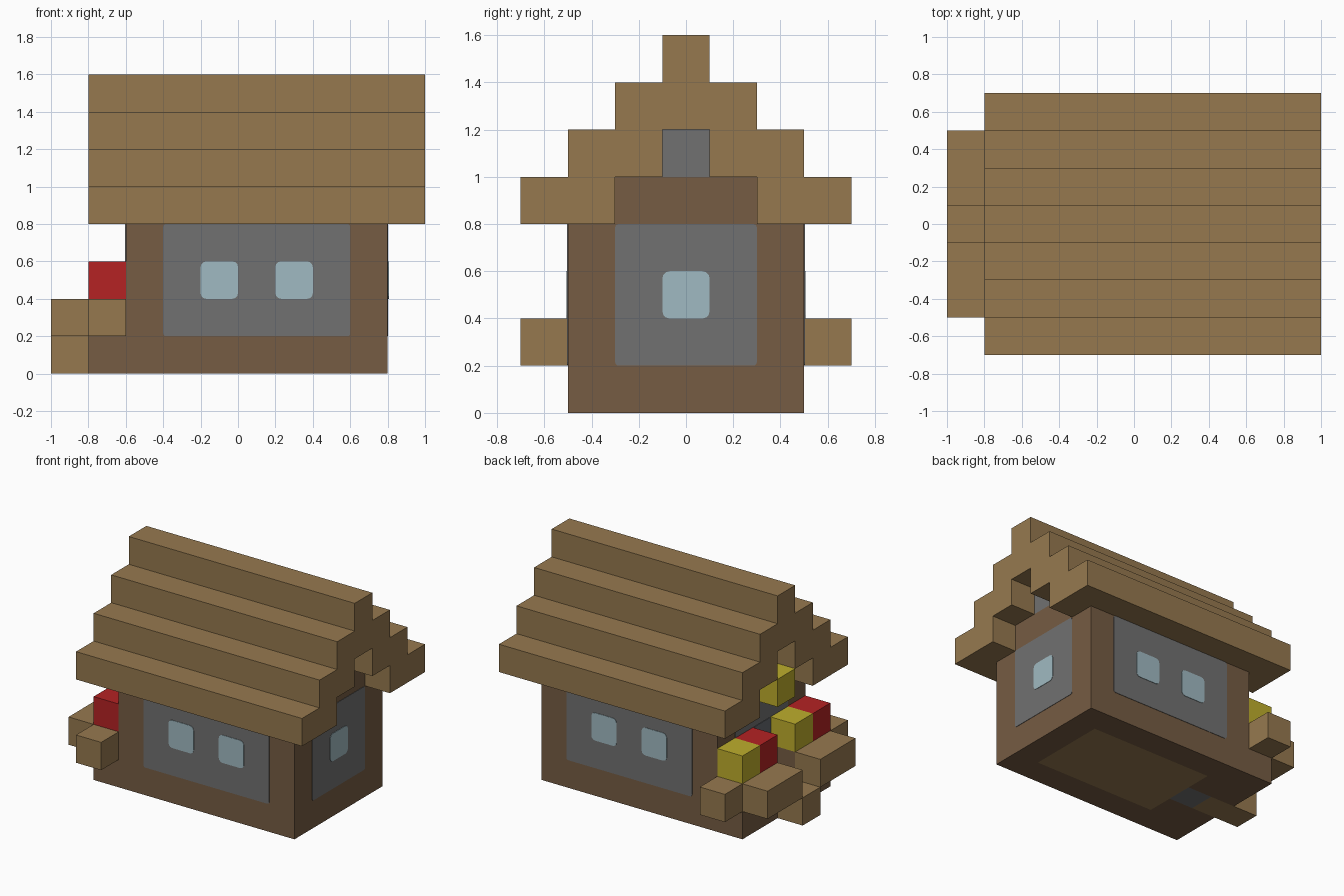
import bpy
import bmesh

cube = bpy.data.objects.get("Cube")
if cube:
    bpy.data.objects.remove(cube, do_unlink=True)


def linear(c):
    c /= 255
    return c / 12.92 if c <= 0.04045 else ((c + 0.055) / 1.055) ** 2.4


def material(name, *rgb):
    colour = [linear(c) for c in rgb] + [1]
    mat = bpy.data.materials.new(name)
    mat.use_nodes = True
    mat.diffuse_color = colour
    mat.node_tree.nodes["Principled BSDF"].inputs["Base Color"].default_value = colour
    return mat


planks = material("light wood", 150, 121, 79)
timber = material("dark wood", 118, 92, 67)
stone = material("grey stone", 113, 113, 113)
slate = material("slate door", 102, 106, 112)
glass = material("pale blue glass", 160, 186, 194)
red = material("red", 181, 34, 36)
yellow = material("yellow", 190, 174, 44)


def box(name, mat, x, y, z, round_axis=None, radius=0):
    """Box from three (low, high) ranges; edges along round_axis may be rounded."""
    bm = bmesh.new()
    bmesh.ops.create_cube(bm, size=1)
    for v in bm.verts:
        v.co = [(r[0] + r[1]) / 2 + c * (r[1] - r[0]) for c, r in zip(v.co, (x, y, z))]
    if round_axis is not None:
        edges = [e for e in bm.edges
                 if abs((e.verts[0].co - e.verts[1].co)[round_axis]) > 1e-5]
        bmesh.ops.bevel(bm, geom=edges, offset=radius, segments=3,
                        profile=0.5, affect='EDGES')
    mesh = bpy.data.meshes.new(name)
    bm.to_mesh(mesh)
    bm.free()
    mesh.materials.append(mat)
    obj = bpy.data.objects.new(name, mesh)
    bpy.context.collection.objects.link(obj)
    return obj


def pair(name, mat, x, y, z):
    """The same box on the front and back sides."""
    box("front_" + name, mat, x, (-y[1], -y[0]), z)
    box("back_" + name, mat, x, y, z)


def plate(name, mat, axis, at, across, z, thick, radius):
    """Thin rounded plate on a wall whose outward normal is the sign of at."""
    out = at + thick * (1 if at > 0 else -1)
    depth = (min(at, out), max(at, out))
    x, y = (depth, across) if axis == 0 else (across, depth)
    box(name, mat, x, y, z, axis, radius)


mid = (-0.1, 0.1)
ground = (0, 0.2)

# Foundation frame, plank floor, door sill and step
pair("foundation", timber, (-0.8, 0.8), (0.3, 0.5), ground)
pair("porch_foundation", timber, (-0.8, -0.4), (0.1, 0.3), ground)
box("end_foundation", timber, (0.6, 0.8), (-0.3, 0.3), ground)
box("floor", planks, (-0.4, 0.6), (-0.3, 0.3), ground)
box("door_sill", stone, (-0.6, -0.4), mid, ground)
box("step", planks, (-1, -0.6), mid, ground)

# Walls and gable
box("walls", timber, (-0.6, 0.8), (-0.5, 0.5), (0.2, 0.8))
box("gable_beam", timber, (-0.6, 0.8), (-0.3, 0.3), (0.8, 1))
box("gable_stone", stone, (-0.6, 0.8), mid, (1, 1.2))

# Stone infill panels and windows
for side, y in (("front", -0.5), ("back", 0.5)):
    plate(side + "_panel", stone, 1, y, (-0.4, 0.6), (0.2, 0.8), 0.003, 0.015)
    for i, x in enumerate((-0.2, 0.2)):
        plate(f"{side}_window_{i + 1}", glass, 1, y, (x, x + 0.2), (0.4, 0.6), 0.006, 0.03)
for side, x in (("left", 0.8), ("right", -0.6)):
    plate(side + "_panel", stone, 0, x, (-0.3, 0.3), (0.2, 0.8), 0.003, 0.015)
plate("left_window", glass, 0, 0.8, mid, (0.4, 0.6), 0.006, 0.03)
plate("door", slate, 0, -0.6, mid, (0.2, 0.6), 0.006, 0.01)

# Stepped roof
span = (-0.8, 1)
pair("eaves", planks, span, (0.3, 0.7), (0.8, 1))
pair("roof_step", planks, span, (0.1, 0.5), (1, 1.2))
box("upper_roof", planks, span, (-0.3, 0.3), (1.2, 1.4))
box("ridge", planks, span, mid, (1.4, 1.6))

# Planters beside the door
pair("planter_soil", timber, (-0.8, -0.6), (0.1, 0.5), (0.2, 0.4))
pair("planter_board", planks, (-1, -0.8), (0.1, 0.5), (0.2, 0.4))
pair("planter_end", planks, (-0.8, -0.6), (0.5, 0.7), (0.2, 0.4))

# Flowers and the lamp over the door
for i, (y, mat) in enumerate(((-0.5, red), (-0.3, yellow), (0.1, red), (0.3, yellow))):
    box(f"flower_{i + 1}", mat, (-0.8, -0.6), (y, y + 0.2), (0.4, 0.6))
box("lamp", yellow, (-0.8, -0.6), mid, (0.8, 1))
